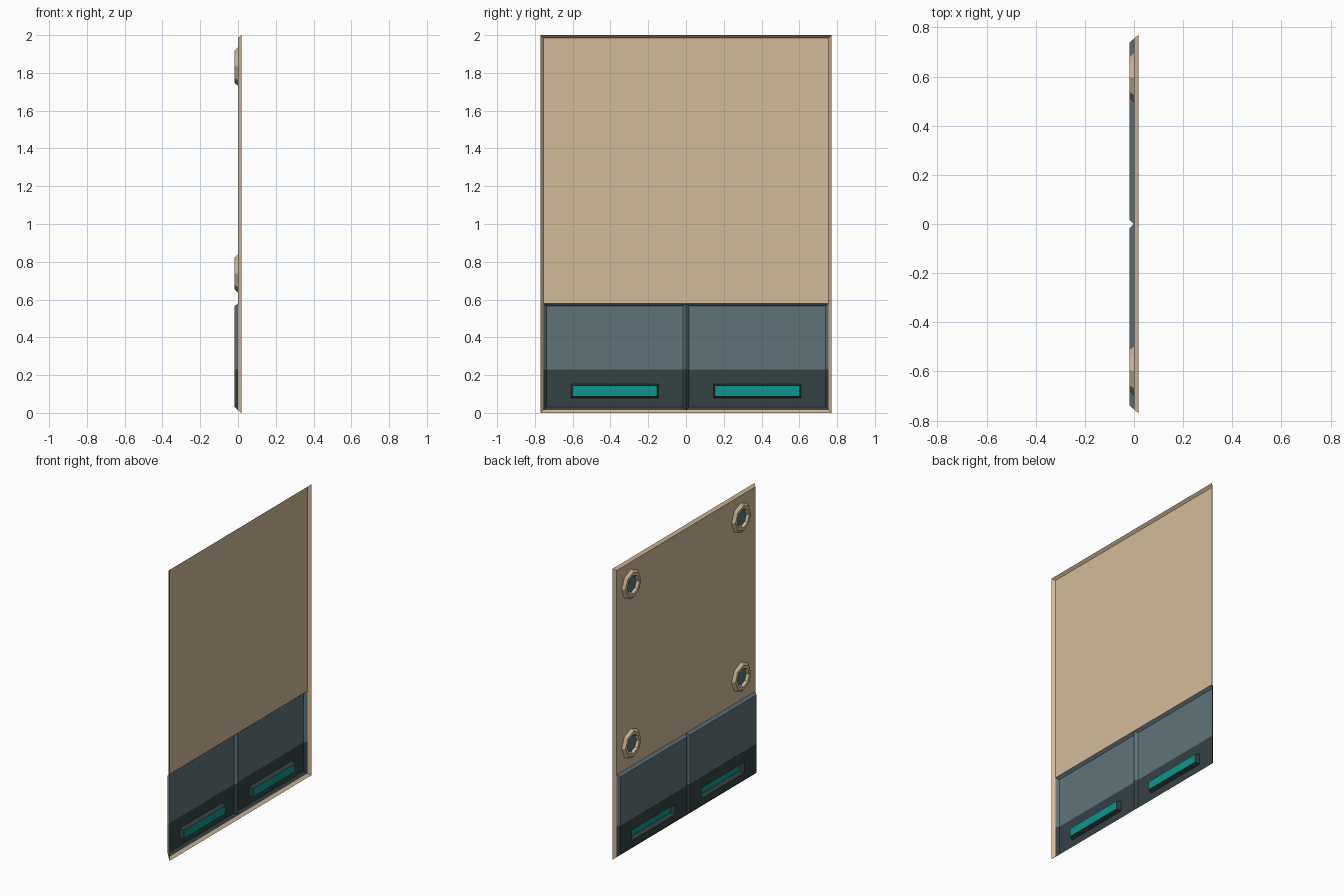
import bpy, bmesh, math

if "Cube" in bpy.data.objects:
    bpy.data.objects.remove(bpy.data.objects["Cube"])


def srgb(*c):
    return [((v / 255 + 0.055) / 1.055) ** 2.4 for v in c] + [1.0]


def material(name, col):
    m = bpy.data.materials.new(name)
    m.diffuse_color = col
    m.use_nodes = True
    m.node_tree.nodes["Principled BSDF"].inputs["Base Color"].default_value = m.diffuse_color
    return m


BEIGE = material("beige", srgb(212, 187, 154))
SLATE = material("slate", srgb(95, 116, 122))
DARK = material("dark slate", srgb(53, 66, 68))
TEAL = material("teal", srgb(13, 150, 142))

FRONT, BACK, MID = -0.018, 0.018, 0.0   # panel faces -x and is open behind


def rect(x, y0, y1, z0, z1):
    return [(x, y0, z0), (x, y0, z1), (x, y1, z1), (x, y1, z0)]


def octagon(x, y, z, r):
    a = math.tau / 8
    return [(x, y + r * math.sin(i * a), z + r * math.cos(i * a)) for i in range(8)]


def loft(bm, rings, cap=None):
    """Join rings with quads; optionally fill the last with material index cap."""
    loops = [[bm.verts.new(p) for p in r] for r in rings]
    for a, b in zip(loops, loops[1:]):
        n = len(a)
        for i in range(n):
            j = (i + 1) % n
            bm.faces.new((a[i], a[j], b[j], b[i]))
    if cap is not None:
        bm.faces.new(loops[-1]).material_index = cap


def finish(bm, name, mats):
    me = bpy.data.meshes.new(name)
    bm.to_mesh(me)
    bm.free()
    for m in mats:
        me.materials.append(m)
    ob = bpy.data.objects.new(name, me)
    bpy.context.collection.objects.link(ob)


# main sheet with flared rim
bm = bmesh.new()
loft(bm, [rect(BACK, -0.77, 0.77, 0, 2), rect(MID, -0.755, 0.755, 0.015, 1.985)])
loft(bm, [rect(MID, -0.755, 0.755, 0.58, 1.985)], 0)
finish(bm, "panel_sheet", [BEIGE])

# two bevelled lower plates, each with a recessed teal slot
for side, name in ((-1, "right"), (1, "left")):
    def ring(x, a, b, z0, z1):
        lo, hi = sorted((side * a, side * b))
        return rect(x, lo, hi, z0, z1)
    bm = bmesh.new()
    loft(bm, [ring(MID, 0, 0.755, 0.015, 0.58),
              ring(FRONT, 0.017, 0.738, 0.032, 0.565),
              ring(FRONT, 0.145, 0.61, 0.08, 0.152),
              ring(0.012, 0.153, 0.602, 0.088, 0.144)], 2)
    # painted dark band below z = 0.23
    bmesh.ops.bisect_plane(bm, geom=bm.verts[:] + bm.edges[:] + bm.faces[:],
                           plane_co=(0, 0, 0.23), plane_no=(0, 0, 1))
    for f in bm.faces:
        if f.material_index != 2:
            f.material_index = 1 if f.calc_center_median().z < 0.23 else 0
    finish(bm, "lower_plate_" + name, [SLATE, DARK, TEAL])

# octagonal corner bosses with slate sockets
for y in (-0.597, 0.597):
    for z in (0.738, 1.833):
        bm = bmesh.new()
        loft(bm, [octagon(MID, y, z, 0.102), octagon(FRONT, y, z, 0.085),
                  octagon(FRONT, y, z, 0.065), octagon(-0.002, y, z, 0.055)], 1)
        finish(bm, "corner_boss", [BEIGE, SLATE])
